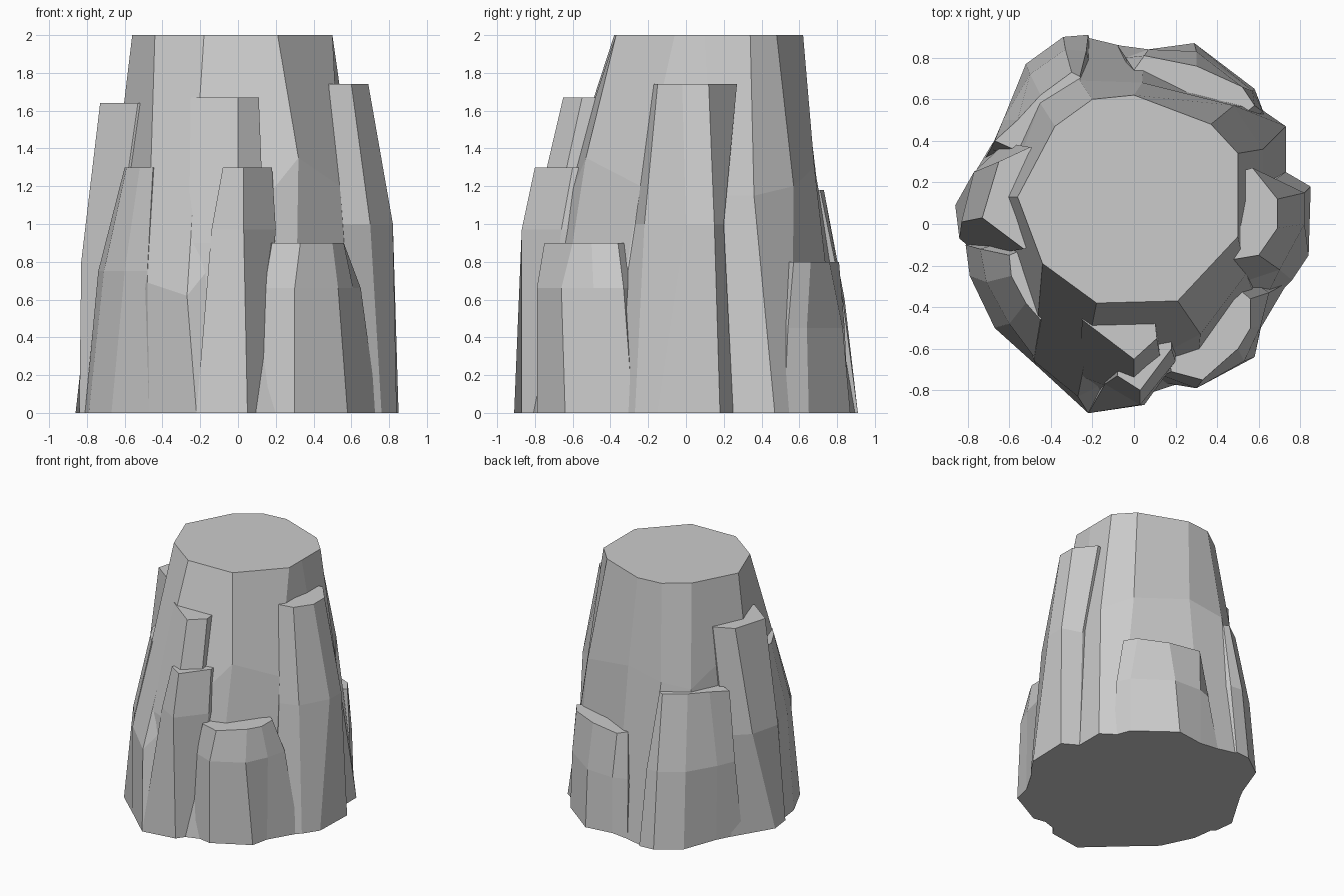
import bpy, bmesh


def rock(name, top, mid, base):
    """Loft three outlines (lists of x, y, z) into a faceted closed rock."""
    bm = bmesh.new()
    rings = [[bm.verts.new(p) for p in ring] for ring in (base, mid, top)]
    n = len(top)
    for low, high in zip(rings, rings[1:]):
        for i in range(n):
            j = (i + 1) % n
            bm.faces.new((low[i], low[j], high[j], high[i]))
    bm.faces.new(rings[0][::-1])
    bm.faces.new(rings[-1])
    bmesh.ops.recalc_face_normals(bm, faces=bm.faces)
    mesh = bpy.data.meshes.new(name)
    bm.to_mesh(mesh)
    bm.free()
    obj = bpy.data.objects.new(name, mesh)
    bpy.context.collection.objects.link(obj)
    return obj


def slab(name, z_top, z_mid, top, mid, base):
    """Leaning slab: outer outline given, inner side runs to the core axis."""
    def ring(pts, z):
        return [(x, y, z) for x, y in pts] + [(0, 0.1, z)]
    return rock(name, ring(top, z_top), ring(mid, z_mid), ring(base, 0))


# Central pillar: each corner is top (x, y), middle (x, y, z), base (x, y)
corners = [
    ((-.44, -.19), (-.48, -.66, .69), (-.47, -.68)),
    ((-.18, -.38), (-.27, -.83, .62), (-.22, -.91)),
    ((.21, -.37), (.32, -.53, 1.35), (.30, -.74)),
    ((.50, -.06), (.54, -.24, 1.2), (.62, -.45)),
    ((.50, .10), (.62, .15, 1.15), (.73, .24)),
    ((.50, .34), (.62, .36, 1.15), (.73, .47)),
    ((.37, .48), (.48, .57, 1.2), (.60, .56)),
    ((0, .62), (.04, .68, 1.3), (.05, .83)),
    ((-.20, .60), (-.26, .69, 1.25), (-.24, .90)),
    ((-.38, .47), (-.45, .58, 1.2), (-.54, .70)),
    ((-.56, .13), (-.62, .13, 1.5), (-.75, .10)),
]
rock("central_pillar",
     [(*c[0], 2) for c in corners],
     [c[1] for c in corners],
     [(*c[2], 0) for c in corners])

# Front slabs, tall and medium
slab("front_tall_slab", 1.67, .9,
     [(-.25, -.46), (0, -.65), (.11, -.55), (.10, -.45)],
     [(-.26, -.73), (0, -.83), (.14, -.72), (.14, -.5)],
     [(-.20, -.85), (.03, -.85), (.10, -.76), (.12, -.55)])
slab("front_middle_slab", 1.3, .97,
     [(-.08, -.73), (.03, -.80), (.18, -.60), (.18, -.55)],
     [(-.14, -.77), (.03, -.87), (.20, -.66), (.20, -.55)],
     [(-.22, -.91), (.05, -.87), (.12, -.77), (.14, -.60)])

# Low slab at the front right
slab("front_right_low_slab", .9, .66,
     [(.18, -.71), (.33, -.75), (.50, -.60), (.56, -.50), (.56, -.36)],
     [(.14, -.73), (.30, -.79), (.53, -.66), (.61, -.49), (.65, -.33)],
     [(.12, -.76), (.30, -.79), (.58, -.64), (.61, -.50), (.74, -.28)])

# Tall slab on the right
slab("right_tall_slab", 1.74, 1.0,
     [(.48, -.17), (.60, -.15), (.69, -.02), (.69, .12), (.57, .27)],
     [(.55, -.27), (.70, -.22), (.82, 0), (.82, .15), (.66, .20)],
     [(.60, -.43), (.76, -.27), (.84, -.15), (.85, .18), (.73, .25)])

# Left slabs
slab("left_tall_slab", 1.64, .8,
     [(-.53, -.12), (-.73, .03), (-.65, .30), (-.50, .37)],
     [(-.65, -.14), (-.83, .01), (-.77, .25), (-.62, .39)],
     [(-.72, -.17), (-.84, -.07), (-.86, .09), (-.68, .39)])
slab("front_left_slab", 1.3, .75,
     [(-.45, -.46), (-.52, -.38), (-.59, -.25), (-.60, -.15)],
     [(-.48, -.64), (-.60, -.48), (-.71, -.28), (-.74, -.12)],
     [(-.47, -.68), (-.67, -.50), (-.79, -.25), (-.81, -.10)])

# Back slabs
slab("back_left_slab", 1.18, .6,
     [(-.26, .71), (-.30, .73), (-.45, .62), (-.56, .50), (-.67, .40)],
     [(-.23, .83), (-.33, .84), (-.50, .72), (-.63, .50), (-.69, .36)],
     [(-.22, .91), (-.34, .90), (-.52, .77), (-.62, .50), (-.72, .31)])
slab("back_right_low_slab", .8, .45,
     [(0, .74), (.05, .81), (.30, .76), (.52, .66), (.58, .57)],
     [(-.04, .80), (.07, .84), (.30, .83), (.57, .64), (.62, .54)],
     [(-.08, .86), (.07, .84), (.29, .87), (.58, .65), (.63, .52)])
